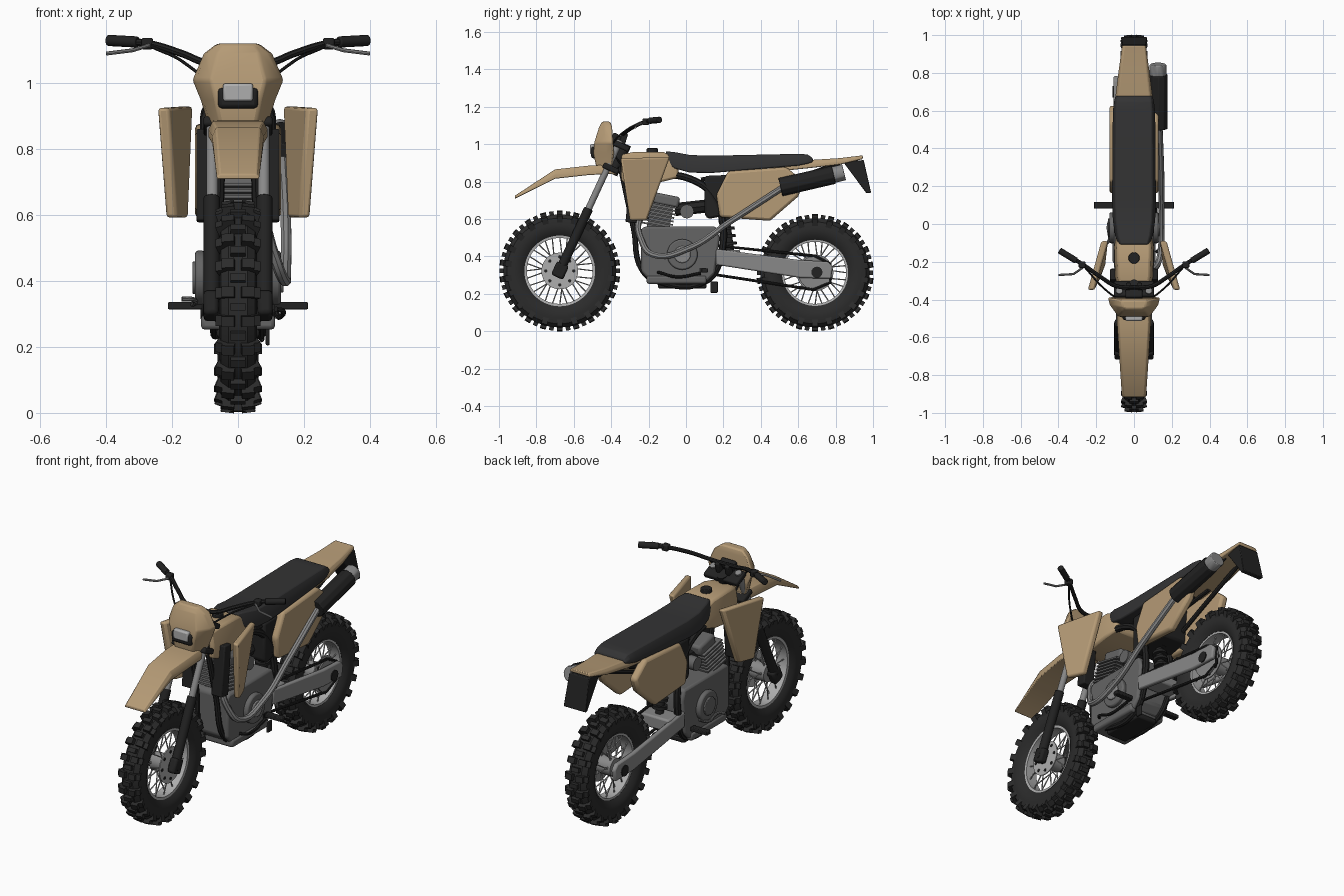
import bpy, bmesh, math
from mathutils import Vector, Matrix

if "Cube" in bpy.data.objects:
    bpy.data.objects.remove(bpy.data.objects["Cube"])

def material(name, c):
    m = bpy.data.materials.new(name)
    m.diffuse_color = (*c, 1)
    m.use_nodes = True
    m.node_tree.nodes["Principled BSDF"].inputs["Base Color"].default_value = m.diffuse_color
    return m

TAN = material("sand plastic", (0.46, 0.325, 0.18))
BLACK = material("black metal", (0.016, 0.016, 0.016))
RUBBER = material("tyre rubber", (0.024, 0.024, 0.024))
SEAT = material("seat vinyl", (0.033, 0.033, 0.034))
GREY = material("engine grey", (0.13, 0.13, 0.13))
STEEL = material("steel", (0.25, 0.25, 0.25))
SILVER = material("silver", (0.42, 0.42, 0.42))

def shade(ob, mat):
    ob.data.materials.clear()
    ob.data.materials.append(mat)
    bpy.ops.object.select_all(action='DESELECT')
    ob.select_set(True)
    bpy.context.view_layer.objects.active = ob
    bpy.ops.object.shade_smooth_by_angle(angle=math.radians(35))

def finish(name, bm, mat, bevel=0, mirror=False):
    bmesh.ops.recalc_face_normals(bm, faces=bm.faces)
    me = bpy.data.meshes.new(name)
    bm.to_mesh(me)
    bm.free()
    ob = bpy.data.objects.new(name, me)
    bpy.context.collection.objects.link(ob)
    shade(ob, mat)
    if bevel:
        b = ob.modifiers.new("bevel", 'BEVEL')
        b.width, b.segments, b.limit_method = bevel, 2, 'ANGLE'
    if mirror:
        ob.modifiers.new("mirror", 'MIRROR')
    return ob

def loft(name, rings, mat, bevel=0, mirror=False):
    bm = bmesh.new()
    vs = [[bm.verts.new(p) for p in r] for r in rings]
    n = len(rings[0])
    for a, b in zip(vs, vs[1:]):
        for i in range(n):
            bm.faces.new((a[i], a[(i + 1) % n], b[(i + 1) % n], b[i]))
    bm.faces.new(vs[0])
    bm.faces.new(vs[-1])
    return finish(name, bm, mat, bevel, mirror)

def prism(name, prof, x0, x1, mat, bevel=0, mirror=False):
    return loft(name, [[(x, y, z) for y, z in prof] for x in (x0, x1)], mat, bevel, mirror)

def body(name, secs, mat, bevel, top=0.85):
    # sections along y: (y, bottom, top, half width), top narrowed
    return loft(name, [[(-w, y, a), (w, y, a), (w, y, a + (b - a) * .5), (w * top, y, b),
                        (-w * top, y, b), (-w, y, a + (b - a) * .5)] for y, a, b, w in secs], mat, bevel)

def add_cyl(bm, p0, p1, r, segs=20, r2=None):
    p0, p1 = Vector(p0), Vector(p1)
    d = p1 - p0
    m = Matrix.Translation((p0 + p1) / 2) @ d.to_track_quat('Z', 'Y').to_matrix().to_4x4()
    bmesh.ops.create_cone(bm, cap_ends=True, segments=segs, radius1=r,
                          radius2=r if r2 is None else r2, depth=d.length, matrix=m)

def cyl(name, p0, p1, r, mat, segs=20, r2=None, bevel=0, mirror=False):
    bm = bmesh.new()
    add_cyl(bm, p0, p1, r, segs, r2)
    return finish(name, bm, mat, bevel, mirror)

def add_box(bm, c, s, rot=None):
    m = Matrix.Translation(c) @ (rot or Matrix()) @ Matrix.Diagonal((*s, 1))
    bmesh.ops.create_cube(bm, size=1, matrix=m)

def box(name, c, s, mat, bevel=0, tilt=0, mirror=False):
    bm = bmesh.new()
    add_box(bm, c, s, Matrix.Rotation(tilt, 4, 'X'))
    return finish(name, bm, mat, bevel, mirror)

def tube(name, pts, r, mat, mirror=False, smooth=True, closed=False):
    cu = bpy.data.curves.new(name, 'CURVE')
    cu.dimensions, cu.bevel_depth, cu.bevel_resolution = '3D', r, 2
    cu.use_fill_caps, cu.resolution_u = True, 6
    sp = cu.splines.new('BEZIER')
    sp.bezier_points.add(len(pts) - 1)
    sp.use_cyclic_u = closed
    for b, p in zip(sp.bezier_points, pts):
        b.co = p
        b.handle_left_type = b.handle_right_type = 'AUTO' if smooth else 'VECTOR'
    ob = bpy.data.objects.new(name, cu)
    bpy.context.collection.objects.link(ob)
    bpy.ops.object.select_all(action='DESELECT')
    ob.select_set(True)
    bpy.context.view_layer.objects.active = ob
    bpy.ops.object.convert(target='MESH')
    ob = bpy.context.view_layer.objects.active
    shade(ob, mat)
    if mirror:
        ob.modifiers.new("mirror", 'MIRROR')

def lathe(name, prof, y, z, mat, segs=56):
    # closed (x, radius) section spun about the axle
    bm = bmesh.new()
    rings = [[bm.verts.new((x, y + r * math.cos(a), z + r * math.sin(a))) for x, r in prof]
             for a in (2 * math.pi * i / segs for i in range(segs))]
    n = len(prof)
    for k in range(segs):
        a, b = rings[k], rings[(k + 1) % segs]
        for i in range(n):
            bm.faces.new((a[i], a[(i + 1) % n], b[(i + 1) % n], b[i]))
    finish(name, bm, mat)

# Wheels: tyre, tread blocks, rim, spokes, hub and disc
def wheel(pre, y, z, R, w):
    half = [(.6 * w, R - .135), (.92 * w, R - .11), (w, R - .075), (.9 * w, R - .04), (.5 * w, R - .02)]
    lathe(pre + "_tyre", half + [(-x, r) for x, r in reversed(half)], y, z, RUBBER)
    bm = bmesh.new()
    for i in range(44):
        rot = Matrix.Translation((0, y, z)) @ Matrix.Rotation(2 * math.pi * i / 44, 4, 'X')
        if i % 2:
            parts = [((0, 0, R - .013), (.045, .024, .024), 0)]
        else:
            parts = [((s * .5 * w, 0, R - .017), (.66 * w, .032, .032), s * .12) for s in (-1, 1)]
            parts += [((s * .88 * w, 0, R - .043), (.022, .032, .042), s * .35) for s in (-1, 1)]
        for c, s, t in parts:
            add_box(bm, (0, 0, 0), (1, 1, 1), rot @ Matrix.Translation(c) @ Matrix.Rotation(t, 4, 'Y')
                    @ Matrix.Diagonal((*s, 1)))
    finish(pre + "_tread", bm, RUBBER)
    lathe(pre + "_rim", [(-.035, R - .146), (.035, R - .146), (.037, R - .128), (-.037, R - .128)], y, z, SILVER)
    bm = bmesh.new()
    for i in range(28):
        a, s = 2 * math.pi * i / 28, 1 if i % 2 else -1
        b = a + (.3 if i % 4 < 2 else -.3)
        add_cyl(bm, (s * .032, y + .055 * math.cos(b), z + .055 * math.sin(b)),
                (s * .01, y + (R - .14) * math.cos(a), z + (R - .14) * math.sin(a)), .0035, 5)
    finish(pre + "_spokes", bm, SILVER)
    cyl(pre + "_hub", (-.045, y, z), (.045, y, z), .05, STEEL, 24)
    cyl(pre + "_axle", (-.105, y, z), (.105, y, z), .018, BLACK, 12)
    cyl(pre + "_disc", (.047, y, z), (.053, y, z), .098, SILVER if pre == "front" else STEEL, 36)
    bm = bmesh.new()
    for i in range(8):
        a = math.pi * i / 4
        p = (y + .075 * math.cos(a), z + .075 * math.sin(a))
        add_cyl(bm, (.05, *p), (.056, *p), .009, 8)
    finish(pre + "_disc_holes", bm, BLACK)

FY, FZ, RY, RZ = -.675, .322, .69, .312
wheel("front", FY, FZ, .322, .058)
wheel("rear", RY, RZ, .312, .062)

# Front fork, clamps and steering
def fork(x, z, off=0):
    return (x, FY + .463 * (z - FZ) + off, z)
cyl("fork_tube", fork(.078, .6), fork(.078, 1.02), .018, STEEL, 16, mirror=True)
cyl("fork_sleeve", fork(.08, .29), fork(.08, .655), .025, BLACK, 16, bevel=.005, mirror=True)
box("fork_foot", fork(.082, .325), (.045, .07, .08), BLACK, .012, -.43, True)
for z in (.87, .99):
    box("fork_clamp", fork(0, z, .02), (.21, .09, .03), BLACK, .008, -.43)
cyl("steering_head", fork(0, .84, .04), fork(0, 1.0, .04), .03, BLACK, 16)
box("gauge", (0, -.375, 1.03), (.09, .05, .05), BLACK, .008, -.5)
box("bar_mount", (.03, -.335, 1.03), (.025, .035, .06), BLACK, .005, -.3, True)

# Handlebar with grips, levers and cables
tube("handlebar", [(0, -.335, 1.055), (.09, -.33, 1.06), (.17, -.285, 1.09), (.27, -.215, 1.12), (.39, -.143, 1.13)],
     .011, BLACK, True)
cyl("grip", (.305, -.195, 1.125), (.395, -.14, 1.13), .017, BLACK, 14, bevel=.004, mirror=True)
box("switch", (.275, -.215, 1.12), (.035, .035, .035), BLACK, .006, 0, True)
tube("lever", [(.27, -.23, 1.115), (.32, -.265, 1.10), (.40, -.27, 1.09)], .006, STEEL, True, False)
tube("cable", [(.26, -.23, 1.11), (.16, -.34, 1.06), (.08, -.39, .98), (.05, -.32, .85)], .005, BLACK, True)

# Headlight mask
loft("headlight_mask", [[(-w, yb, z), (-w * .92, yb - .04, z), (-w * .6, yf, z), (w * .6, yf, z),
                         (w * .92, yb - .04, z), (w, yb, z)] for z, w, yf, yb in
     ((.855, .085, -.475, -.40), (.95, .115, -.495, -.385), (1.01, .14, -.49, -.39),
      (1.09, .105, -.465, -.395), (1.12, .065, -.45, -.405))], TAN, .008)
box("headlight_frame", (0, -.488, .955), (.122, .04, .062), BLACK, .012)
box("headlight_lens", (0, -.492, .972), (.092, .042, .055), SILVER, .008)

# Bodywork
body("front_fender", [(-.915, .708, .724, .064), (-.70, .815, .865, .078), (-.52, .835, .885, .09),
                      (-.40, .84, .89, .085), (-.37, .835, .86, .07)], TAN, .008)
out = [(.245, -.35, .925), (.172, -.087, .93), (.185, -.21, .592), (.22, -.30, .592)]
loft("shroud", [out, [(x - .036, y, z) for x, y, z in out]], TAN, .01, True)
body("fuel_tank", [(-.345, .80, .945, .085), (-.28, .78, .958, .10), (-.12, .80, .958, .105),
                   (-.04, .82, .92, .09)], TAN, .012)
cyl("fuel_cap", (0, -.18, .95), (0, -.18, .978), .03, BLACK, 20, bevel=.004)
body("seat", [(-.108, .90, .962, .085), (-.06, .87, .957, .10), (.02, .848, .942, .112), (.13, .845, .938, .116),
              (.60, .885, .948, .112), (.65, .895, .945, .105), (.678, .905, .925, .098)], SEAT, .01)
body("rear_fender", [(.45, .85, .88, .10), (.66, .872, .915, .10), (.82, .89, .925, .08),
                     (.945, .92, .94, .063)], TAN, .006)
prism("side_panel", [(.225, .855), (.535, .878), (.63, .80), (.60, .72), (.45, .59), (.18, .61), (.162, .73)],
      .085, .13, TAN, .014, True)
loft("mud_flap", [[(-.055, .84, .905), (.055, .84, .905), (.062, .95, .915), (-.062, .95, .915)],
                  [(-.062, .965, .737), (.062, .965, .737), (.07, .99, .74), (-.07, .99, .74)]], BLACK, .004)
prism("air_box", [(.10, .83), (.34, .84), (.32, .64), (.12, .60), (.10, .62)], -.095, .095, BLACK, .012)
box("radiator", (.092, -.28, .72), (.068, .06, .28), BLACK, .006, -.1, True)

# Frame tubes and rear shock
tube("frame_loop", [(.05, -.35, .88), (.06, -.28, .55), (.07, -.23, .32), (.07, -.14, .262), (.07, .10, .262),
                    (.08, .18, .36), (.085, .195, .52)], .015, BLACK, True)
tube("frame_rail", [(.04, -.33, .86), (.07, -.15, .84), (.075, .02, .815), (.08, .14, .73), (.085, .20, .55),
                    (.085, .19, .40)], .019, BLACK, True)
tube("subframe", [(.07, .16, .63), (.065, .45, .76), (.05, .82, .90)], .012, BLACK, True)
tube("subframe_rail", [(.07, .08, .81), (.06, .55, .86)], .012, BLACK, True)
bm = bmesh.new()
add_cyl(bm, (0, .24, .40), (0, .19, .76), .022, 14)
for i in range(7):
    t = i / 6
    add_cyl(bm, (0, .233 - .035 * t, .46 + .24 * t), (0, .231 - .035 * t, .476 + .24 * t), .04, 16)
finish("rear_shock", bm, BLACK)

# Engine
prism("engine_case", [(-.24, .545), (-.22, .56), (.16, .56), (.18, .50), (.155, .31), (.11, .265), (-.19, .265),
                      (-.24, .32)], -.105, .105, GREY, .012)
box("engine_base", (0, -.05, .275), (.225, .32, .045), GREY, .012)
box("skid_plate", (0, -.02, .243), (.13, .26, .03), BLACK, .01)
UP = Vector((0, .2, .98))
bm = bmesh.new()
T = Matrix.Rotation(-.2, 4, 'X')
add_box(bm, Vector((0, -.15, .55)) + UP * .06, (.12, .12, .15), T)
for i in range(7):
    add_box(bm, Vector((0, -.155, .565)) + UP * (.019 * i), (.18 - .004 * i, .165, .009), T)
finish("cylinder_fins", bm, GREY)
box("cylinder_head", (0, -.105, .70), (.13, .14, .06), GREY, .014, -.2)
cyl("carburettor", (-.075, .005, .64), (.075, .005, .64), .037, GREY, 20)
tube("intake", [(0, -.06, .65), (0, .12, .67)], .035, BLACK)
cyl("engine_cover", (.10, -.02, .41), (.13, -.02, .41), .082, GREY, 28, bevel=.008, mirror=True)
cyl("cover_cap", (.125, -.02, .41), (.138, -.02, .41), .045, STEEL, 24, bevel=.004)
cyl("generator_cap", (-.125, -.02, .41), (-.138, -.02, .41), .05, GREY, 24, bevel=.004)
box("case_plate", (.107, .09, .325), (.006, .035, .025), BLACK)

# Exhaust
tube("exhaust_pipe", [(.03, -.20, .62), (.07, -.25, .59), (.105, -.24, .49), (.135, -.18, .41), (.145, .02, .445),
                      (.145, .235, .585), (.135, .52, .77)], .017, STEEL)
cyl("muffler", (.13, .505, .77), (.13, .79, .836), .05, BLACK, 10, bevel=.004)
cyl("muffler_tip", (.127, .785, .835), (.127, .845, .85), .044, STEEL, 12, bevel=.004)

# Swingarm, chain drive and foot controls
prism("swingarm", [(.16, .44), (.61, .38), (.76, .372), (.785, .345), (.775, .28), (.61, .285), (.16, .355)],
      .082, .108, STEEL, .008, True)
box("swingarm_pivot", (0, .235, .40), (.19, .11, .07), STEEL, .01)
cyl("axle_plate", (.105, .70, .315), (.113, .70, .315), .03, BLACK, 16, mirror=True)
cyl("sprocket", (.066, RY, RZ), (.074, RY, RZ), .09, STEEL, 32)
tube("chain", [(.072, .14, .46), (.072, .69, .402), (.072, .77, .36), (.072, .77, .26), (.072, .68, .222),
               (.072, .17, .30), (.072, .11, .38)], .008, BLACK, False, False, True)
box("chain_guide", (.09, .15, .235), (.012, .04, .06), BLACK, .004)
box("footpeg", (.16, .10, .325), (.105, .035, .022), BLACK, .004, 0, True)
tube("brake_pedal", [(.115, .08, .31), (.125, -.05, .29), (.135, -.13, .31), (.115, -.15, .315)], .008, BLACK)
tube("gear_lever", [(-.11, .04, .35), (-.135, .0, .33), (-.14, -.10, .345), (-.17, -.105, .345)], .008, GREY)
